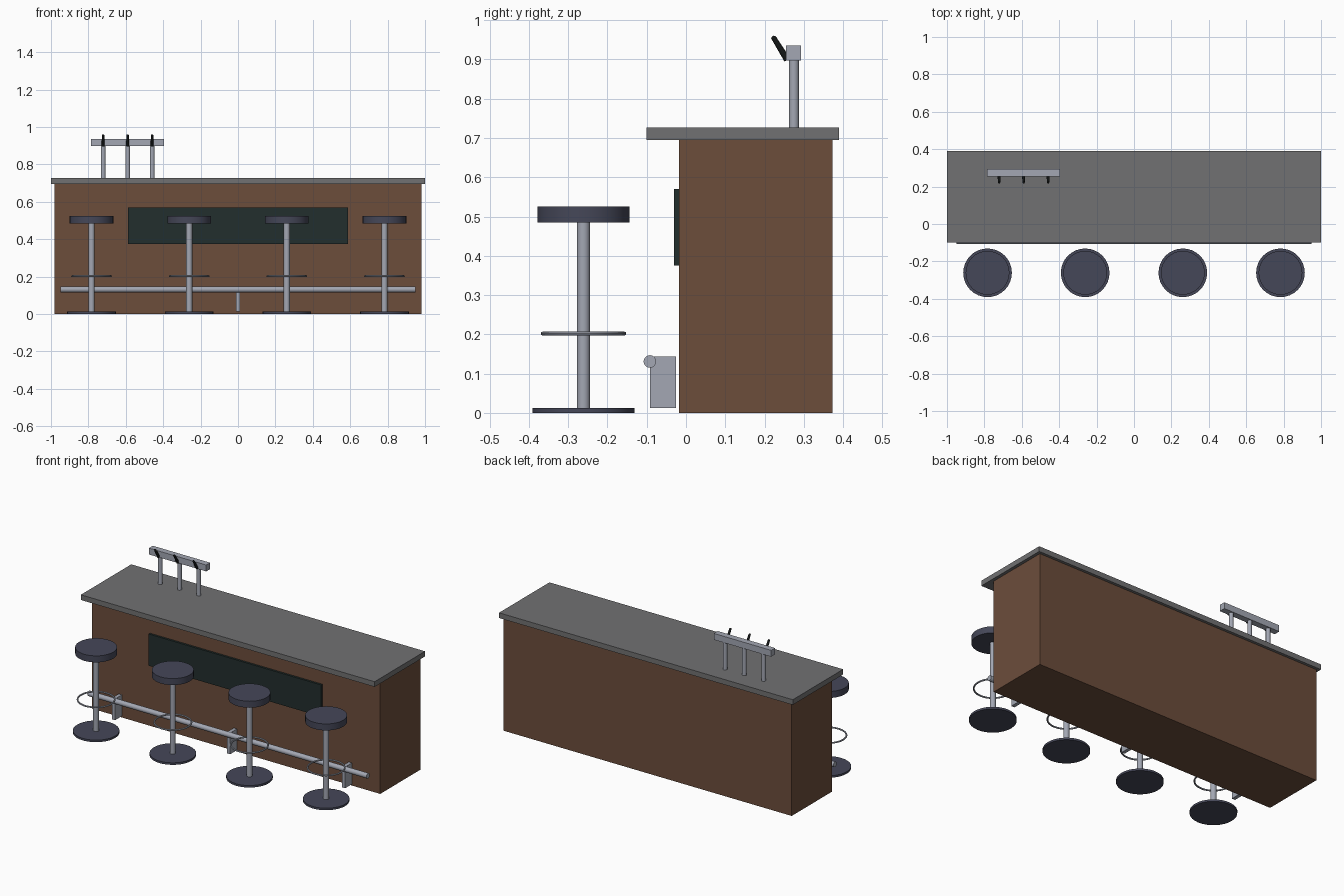
import bpy, math
from mathutils import Vector

if "Cube" in bpy.data.objects:
    bpy.data.objects.remove(bpy.data.objects["Cube"])


def srgb(r, g, b):
    def lin(c):
        c /= 255
        return c / 12.92 if c <= 0.04045 else ((c + 0.055) / 1.055) ** 2.4
    return (lin(r), lin(g), lin(b), 1)


def material(name, *rgb):
    m = bpy.data.materials.new(name)
    m.diffuse_color = srgb(*rgb)
    m.use_nodes = True
    m.node_tree.nodes["Principled BSDF"].inputs["Base Color"].default_value = m.diffuse_color
    return m


wood = material("brown wood", 108, 77, 59)
stone = material("grey stone", 113, 113, 114)
slate = material("dark green slate", 34, 46, 45)
metal = material("brushed metal", 163, 167, 179)
vinyl = material("blue grey vinyl", 69, 71, 88)
black = material("black", 20, 23, 23)


def finish(name, mat, smooth=False):
    ob = bpy.context.object
    ob.name = name
    ob.data.materials.append(mat)
    if smooth:
        bpy.ops.object.shade_smooth_by_angle(angle=math.radians(35))
    return ob


def box(name, mat, lo, hi):
    lo, hi = Vector(lo), Vector(hi)
    bpy.ops.mesh.primitive_cube_add(size=1, location=(lo + hi) / 2)
    bpy.context.object.scale = hi - lo
    bpy.ops.object.transform_apply(location=False, rotation=False, scale=True)
    return finish(name, mat)


def rod(name, mat, a, b, r1, r2=None, sides=32):
    a, b = Vector(a), Vector(b)
    bpy.ops.mesh.primitive_cone_add(
        vertices=sides, radius1=r1, radius2=r1 if r2 is None else r2,
        depth=(b - a).length, location=(a + b) / 2,
        rotation=(b - a).to_track_quat('Z', 'Y').to_euler())
    return finish(name, mat, True)


# Counter
box("counter_body", wood, (-0.981, -0.018, 0), (0.981, 0.373, 0.695))
box("counter_top", stone, (-1, -0.1, 0.695), (1, 0.39, 0.727))
box("front_panel", slate, (-0.587, -0.031, 0.375), (0.587, -0.016, 0.57))

# Foot rail and its brackets
rod("foot_rail", metal, (-0.95, -0.092, 0.131), (0.95, -0.092, 0.131), 0.016, sides=16)
for x in (-0.783, 0, 0.783):
    box("rail_bracket", metal, (x - 0.011, -0.092, 0.013), (x + 0.011, -0.0255, 0.144))

# Bar stools
for x in (-0.783, -0.261, 0.261, 0.783):
    y = -0.261
    rod("stool_base", vinyl, (x, y, 0), (x, y, 0.0125), 0.13)
    rod("stool_column", metal, (x, y, 0.0125), (x, y, 0.485), 0.0165, sides=16)
    rod("stool_seat", vinyl, (x, y, 0.485), (x, y, 0.525), 0.117)
    bpy.ops.mesh.primitive_torus_add(
        location=(x, y, 0.202), major_radius=0.104, minor_radius=0.005,
        major_segments=32, minor_segments=8)
    finish("stool_foot_ring", metal, True)

# Beer tap tower
box("tap_crossbar", metal, (-0.785, 0.255, 0.897), (-0.395, 0.293, 0.936))
for x in (-0.721, -0.59, -0.459):
    rod("tap_column", metal, (x, 0.275, 0.727), (x, 0.275, 0.9), 0.0128, sides=16)
    rod("tap_handle", black, (x, 0.258, 0.899), (x, 0.2235, 0.955), 0.0085, 0.0065, sides=12)
    bpy.ops.mesh.primitive_uv_sphere_add(
        segments=12, ring_count=8, radius=0.0065, location=(x, 0.2235, 0.954))
    finish("tap_handle_tip", black, True)
